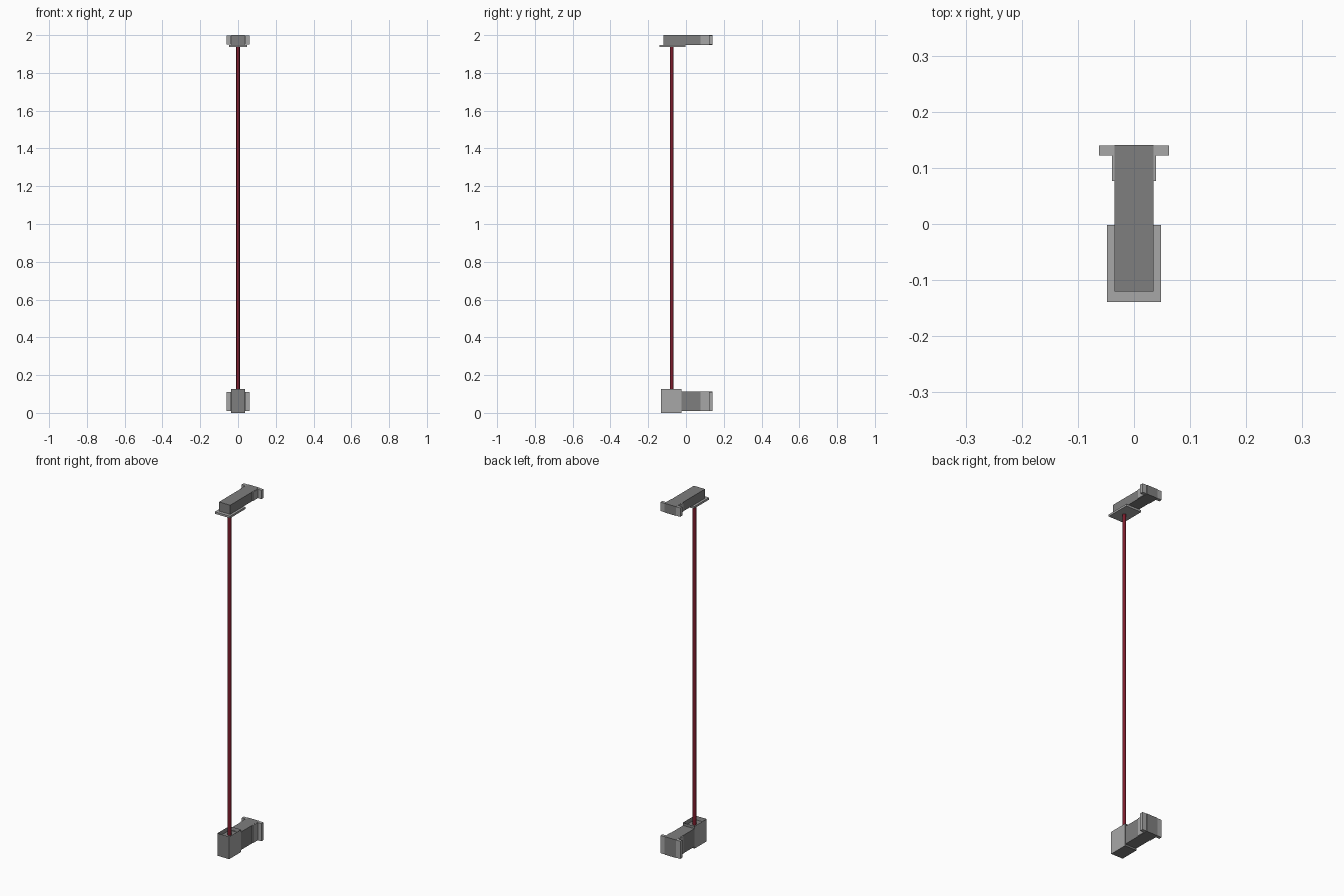
import bpy, bmesh

if "Cube" in bpy.data.objects:
    bpy.data.objects.remove(bpy.data.objects["Cube"])


def material(name, r, g, b):
    mat = bpy.data.materials.new(name)
    mat.diffuse_color = (r, g, b, 1)
    mat.use_nodes = True
    mat.node_tree.nodes["Principled BSDF"].inputs["Base Color"].default_value = mat.diffuse_color
    return mat


dark = material("dark_grey", 0.21, 0.21, 0.21)
light = material("mid_grey", 0.39, 0.39, 0.39)
red = material("dark_red", 0.2, 0.012, 0.025)


def box(name, x, y, z, mat):
    """Box centred on x = 0 with half width x and (min, max) ranges in y and z."""
    bm = bmesh.new()
    bmesh.ops.create_cube(bm, size=1)
    for v in bm.verts:
        v.co = (v.co.x * 2 * x,
                y[0] + (v.co.y + 0.5) * (y[1] - y[0]),
                z[0] + (v.co.z + 0.5) * (z[1] - z[0]))
    mesh = bpy.data.meshes.new(name)
    mesh.materials.append(mat)
    ob = bpy.data.objects.new(name, mesh)
    bpy.context.collection.objects.link(ob)
    return ob, bm


def finish(ob, bm):
    bm.to_mesh(ob.data)
    bm.free()


# Wall brackets: mounting plate, collar and a darker arm running through them
for end, z, front in (("upper", (1.948, 2.0), -0.12), ("lower", (0.01, 0.112), -0.03)):
    inner = (z[0] + 0.001, z[1] - 0.001)
    finish(*box(end + "_wall_plate", 0.062, (0.122, 0.140), inner, light))
    finish(*box(end + "_collar", 0.039, (0.077, 0.122), inner, light))
    finish(*box(end + "_arm", 0.035, (front, 0.141), z, dark))

# Thin plate under the upper arm
finish(*box("upper_stop_plate", 0.048, (-0.139, -0.002), (1.937, 1.948), light))

# Lower housing with a recessed top, lighter on its two sides
housing, bm = box("lower_housing", 0.037, (-0.132, -0.025), (0.0, 0.127), dark)
housing.data.materials.append(light)
bm.normal_update()
for f in bm.faces:
    f.material_index = int(abs(f.normal.x) > 0.9)
top = max(bm.faces, key=lambda f: f.normal.z)
bmesh.ops.inset_region(bm, faces=[top], thickness=0.007)
for v in top.verts:
    v.co.z -= 0.02
finish(housing, bm)

# Red rod between the two ends
bpy.ops.mesh.primitive_cylinder_add(vertices=16, radius=0.0095, depth=1.84,
                                    location=(0, -0.076, 1.02))
rod = bpy.context.object
rod.name = "rod"
bpy.ops.object.shade_smooth_by_angle()
rod.data.materials.append(red)
